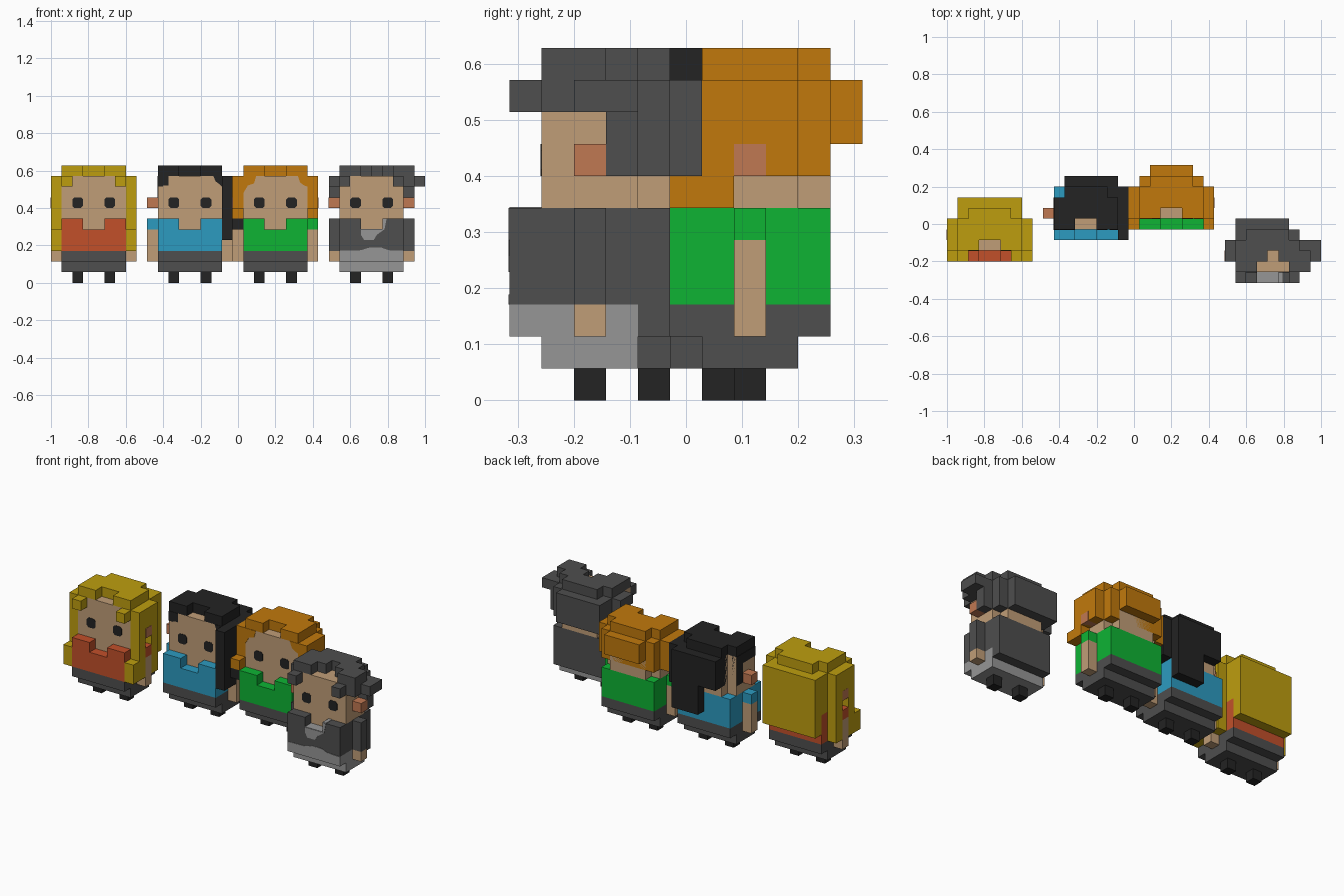
import bpy, bmesh

if "Cube" in bpy.data.objects:
    bpy.data.objects.remove(bpy.data.objects["Cube"], do_unlink=True)

V = 2 / 35          # size of one block
OFFSET = (-1.0, -5.5 * V, 0.0)


def linear(c):
    c /= 255
    return c / 12.92 if c <= 0.04045 else ((c + 0.055) / 1.055) ** 2.4


def material(name, rgb):
    m = bpy.data.materials.new(name)
    m.use_nodes = True
    col = (*[linear(c) for c in rgb], 1)
    m.diffuse_color = col
    bsdf = m.node_tree.nodes["Principled BSDF"]
    bsdf.inputs["Base Color"].default_value = col
    bsdf.inputs["Roughness"].default_value = 0.9
    return m


MATS = {n: material(n, c) for n, c in {
    "skin": (192, 157, 119), "ear_pink": (192, 120, 82), "black": (35, 35, 35),
    "dark_grey": (78, 78, 78), "light_grey": (150, 150, 150),
    "yellow": (190, 158, 15), "orange": (193, 121, 12), "red": (194, 80, 42),
    "blue": (44, 155, 192), "green": (14, 180, 52)}.items()}


def finish(name, bm, mat):
    bmesh.ops.recalc_face_normals(bm, faces=bm.faces)
    me = bpy.data.meshes.new(name)
    bm.to_mesh(me)
    bm.free()
    me.materials.append(MATS[mat])
    ob = bpy.data.objects.new(name, me)
    bpy.context.collection.objects.link(ob)
    return ob


def blocks(name, mat, at, *boxes):
    """One part from boxes (x0, x1, y0, y1, z0, z1) in block units."""
    bm = bmesh.new()
    for b in boxes:
        vs = bmesh.ops.create_cube(bm, size=1)["verts"]
        for v in vs:
            for i in range(3):
                lo, hi = b[2 * i], b[2 * i + 1]
                v.co[i] = ((lo + hi) / 2 + v.co[i] * (hi - lo) + at[i]) * V + OFFSET[i]
    return finish(name, bm, mat)


def plate(name, mat, at, outline, y, depth=0.04):
    """Thin front plate from an x-z outline in block units."""
    bm = bmesh.new()
    f = bm.faces.new([bm.verts.new(((x + at[0]) * V + OFFSET[0],
                                    (y + at[1]) * V + OFFSET[1], z * V))
                      for x, z in outline])
    ext = bmesh.ops.extrude_face_region(bm, geom=[f])["geom"]
    for v in ext:
        if isinstance(v, bmesh.types.BMVert):
            v.co.y -= depth * V
    return finish(name, bm, mat)


def mirror(*boxes):
    """Add the mirrored copy of each box about the body centre x = 4."""
    return list(boxes) + [(8 - b[1], 8 - b[0], *b[2:]) for b in boxes]


def figure(who, at, shirt, trousers, sleeve_z):
    def part(n, m, *b):
        blocks(f"{who}_{n}", m, at, *b)
    part("feet", "black", *mirror((2, 3, 2, 3, 0, 1)))
    part("trousers", trousers, (1, 7, 1, 4, 1, 2),
         (1, 7, 0, 4 if trousers == "light_grey" else 5, 2, 3))
    part("shirt", shirt, (1, 7, 0, 5, 3, 5), (1, 7, 2, 5, 5, 6),
         *mirror((1, 3, 0, 2, 5, 6)))
    part("sleeves", shirt, *mirror((0, 1, 2, 3, sleeve_z, 6)))
    part("arms", "skin", *mirror((0, 1, 2, 3, 2, sleeve_z)))
    part("neck", "skin", (3, 5, 1, 2, 5, 6))
    part("head", "skin", (1, 7, 1, 4, 6, 10), (2, 6, 4, 5, 6, 10))
    part("ears", "ear_pink", *mirror((-0.02, 1, 2, 3, 7, 8)))
    # Eyes with clipped corners
    for side, x in (("right", 2), ("left", 5)):
        plate(f"{who}_{side}_eye", "black", at,
              [(x + a, 7 + b) for a, b in ((.2, 0), (.8, 0), (1, .2), (1, .8),
                                           (.8, 1), (.2, 1), (0, .8), (0, .2))], 1)


# Cap of hair with a forehead notch
CAP = mirror((1, 3, 1, 2, 10, 11)) + [(1, 7, 2, 4, 10, 11), (2, 6, 4, 5, 10, 11)]

# Long yellow hair, open beside the ears and arms
A = (0, 2, 0)
figure("blond", A, "red", "dark_grey", 5)
blocks("blond_hair", "yellow", A, *CAP, (1, 7, 4, 5, 6, 10), (1, 7, 5, 6, 4, 10),
       *mirror((1, 2, 0, 1, 9, 10), (0, 1, 1, 2, 3, 10), (0, 1, 3, 4, 3, 10),
               (0, 1, 2, 3, 8, 10), (0, 1, 0, 1, 3, 5)))

# Black hair swept over one shoulder
B = (9, 4, 0)
figure("dark", B, "blue", "dark_grey", 5)
blocks("dark_hair", "black", B, *CAP, (2, 7, 4, 6, 7, 10), (4, 7, 5, 6, 4, 7),
       (7, 8, 1, 5, 8, 10), (7, 8, 3, 5, 6, 8), (7, 8, 0, 2, 4, 10))
blocks("dark_hairline", "black", B, (0.96, 1.5, 0.96, 4, 9, 10),
       (0.96, 1.5, 3, 4, 7, 9), (1, 2, 0.96, 1.5, 9.1, 10))
plate("dark_fringe", "black", B, [(6.2, 10), (6.4, 9.5), (6.8, 9.2), (7, 9), (7, 10)], 1)
blocks("dark_hair_tip", "black", B, (8, 9, 1, 2.9, 5, 6))

# Orange hair with a bun
C = (17, 5, 0)
figure("ginger", C, "green", "dark_grey", 5)
blocks("ginger_hair", "orange", C, *CAP, (1, 7, 4, 5, 7, 10), (2, 6, 5, 6, 8, 10),
       *mirror((0, 1, 0, 2, 6, 7), (0, 1, 1, 4, 7, 10)))
plate("ginger_fringe_right", "orange", C,
      [(1, 10), (1, 8.4), (1.3, 8.9), (1.4, 9.1), (2, 9.3), (2.2, 10)], 1)
plate("ginger_fringe_left", "orange", C,
      [(7, 10), (7, 9), (6.7, 9.1), (6.3, 9.4), (6.1, 10)], 1)

# Tousled grey hair, long coat over a light outfit
D = (26, 0, 0)
figure("grey", D, "dark_grey", "light_grey", 3)
blocks("grey_coat_tail", "dark_grey", D, (1, 7, 4, 5, 2, 3))
blocks("grey_hair", "dark_grey", D,
       (1, 3, 1, 2, 10, 11), (6, 8, 1, 2, 10, 11), (1, 4, 2, 3, 10, 11),
       (5, 8, 2, 3, 10, 11), (1, 7, 3, 4, 10, 11), (2, 6, 4, 5, 10, 11),
       (1, 7, 4, 5, 7, 10), (1, 6, 5, 6, 7, 10),
       (0, 1, 2, 4, 9, 10), (7, 8, 1, 4, 9, 10), (8, 9, 2, 4, 9, 10),
       *mirror((0, 1, 3, 4, 7, 10), (1, 2, 0, 1, 9, 10)))
plate("grey_undershirt", "light_grey", D,
      [(3, 5), (3, 4.5), (3.3, 4), (4.2, 4), (4.5, 4.5), (5.2, 5),
       (5.4, 6), (5, 6), (5, 5)], 0)
plate("grey_waist", "light_grey", D,
      [(1, 3), (7, 3), (5.6, 3.05), (4.9, 3.3), (3.8, 3.3), (3, 3.05)], 0)
blocks("grey_collar_top", "light_grey", D, (3, 5, 0, 1, 4.9, 5.04), (5, 5.4, 0, 1, 5.9, 6.04))
